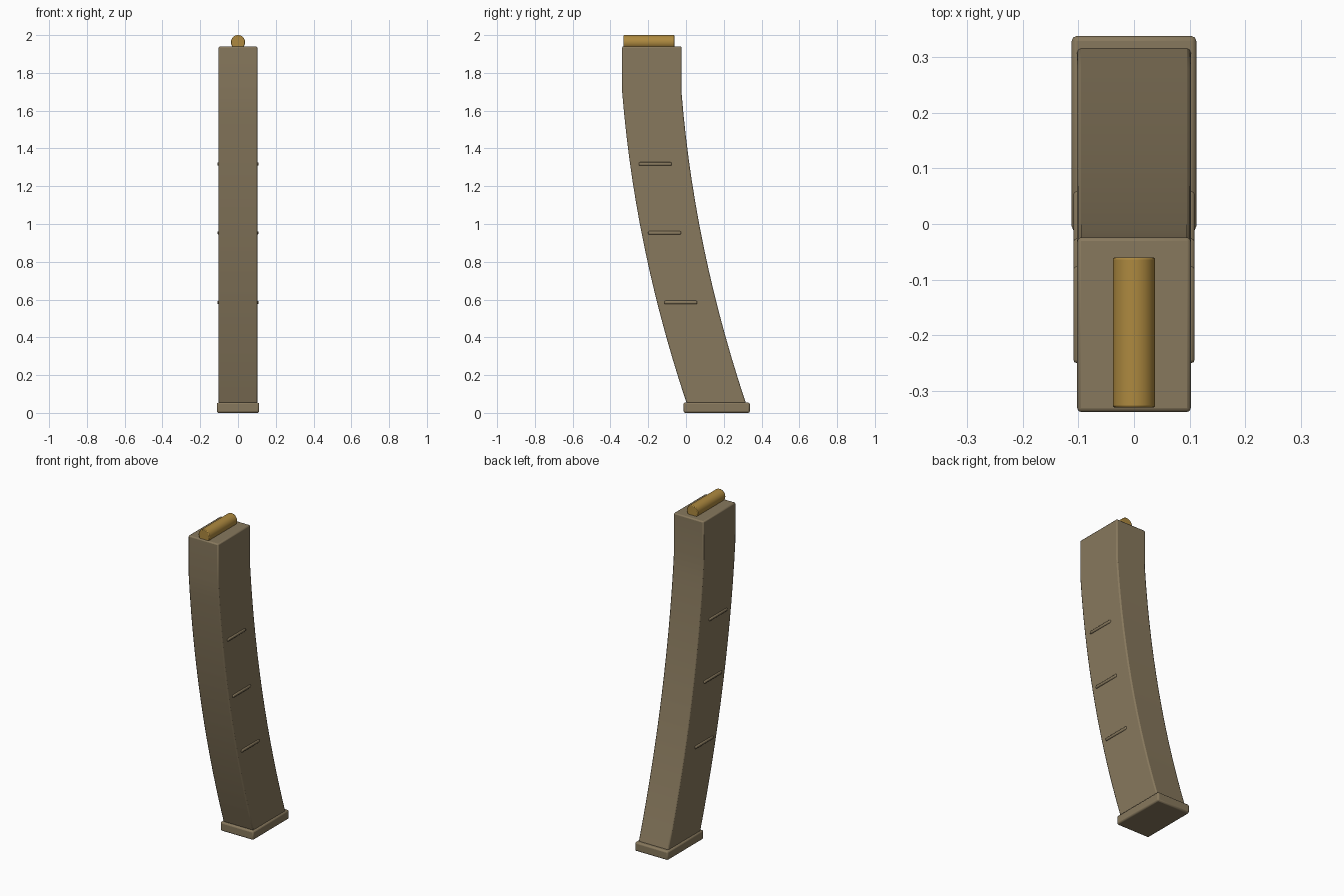
import bpy, bmesh, math

if "Cube" in bpy.data.objects:
    bpy.data.objects.remove(bpy.data.objects["Cube"])


def material(name, rgb):
    m = bpy.data.materials.new(name)
    m.diffuse_color = (*rgb, 1)
    m.use_nodes = True
    m.node_tree.nodes["Principled BSDF"].inputs["Base Color"].default_value = m.diffuse_color
    return m


TAN = material("tan", (0.245, 0.19, 0.11))
BRASS = material("brass", (0.42, 0.25, 0.05))


def finish(name, bm, mat, bevel, segments=2):
    bmesh.ops.recalc_face_normals(bm, faces=bm.faces)
    me = bpy.data.meshes.new(name)
    bm.to_mesh(me)
    bm.free()
    ob = bpy.data.objects.new(name, me)
    bpy.context.collection.objects.link(ob)
    me.materials.append(mat)
    mod = ob.modifiers.new("edge_bevel", "BEVEL")
    mod.width, mod.segments = bevel, segments
    mod.limit_method, mod.angle_limit = "ANGLE", math.radians(40)
    bpy.ops.object.select_all(action="DESELECT")
    ob.select_set(True)
    bpy.context.view_layer.objects.active = ob
    bpy.ops.object.shade_smooth_by_angle(angle=math.radians(30))
    return ob


def box(name, lo, hi, mat, bevel):
    bm = bmesh.new()
    bmesh.ops.create_cube(bm, size=1)
    for v in bm.verts:
        for i in range(3):
            v.co[i] = lo[i] if v.co[i] < 0 else hi[i]
    return finish(name, bm, mat, bevel)


# Centre line: straight at the top, then a curve sweeping back to the base
TOP, BEND, BASE = 1.94, 1.70, 0.05
HALF_X, HALF_Y = 0.102, 0.157


def centre_y(z):
    drop = max(0, BEND - z)
    return -0.181 + 0.08 * drop + 0.077 * drop ** 2


# Curved magazine body, lofted from stacked rectangles
bm = bmesh.new()
levels = [TOP] + [BEND + (BASE - BEND) * i / 14 for i in range(15)]
rings = []
for z in levels:
    c = centre_y(z)
    rings.append([bm.verts.new((sx * HALF_X, c + sy * HALF_Y, z))
                  for sx, sy in ((-1, -1), (1, -1), (1, 1), (-1, 1))])
for a, b in zip(rings, rings[1:]):
    for i in range(4):
        j = (i + 1) % 4
        bm.faces.new((a[i], a[j], b[j], b[i]))
bm.faces.new(rings[0])
bm.faces.new(rings[-1])
finish("magazine_body", bm, TAN, 0.007)

# Base plate
box("base_plate", (-0.112, -0.013, 0), (0.112, 0.338, 0.055), TAN, 0.009)

# Raised ribs on both sides
for n, (z, y) in enumerate(((1.318, -0.163), (0.953, -0.113), (0.585, -0.028)), 1):
    for side, s in (("right", 1), ("left", -1)):
        x0, x1 = sorted((s * 0.093, s * 0.109))
        box(f"rib_{side}_{n}", (x0, y - 0.087, z - 0.009),
            (x1, y + 0.087, z + 0.009), TAN, 0.006)

# Top cartridge, half sunk in the feed opening
bm = bmesh.new()
bmesh.ops.create_cone(bm, cap_ends=True, segments=32, radius1=0.038,
                      radius2=0.038, depth=0.27)
for v in bm.verts:
    x, y, z = v.co
    v.co = (x, z - 0.195, y + 1.962)
finish("top_cartridge", bm, BRASS, 0.004)
